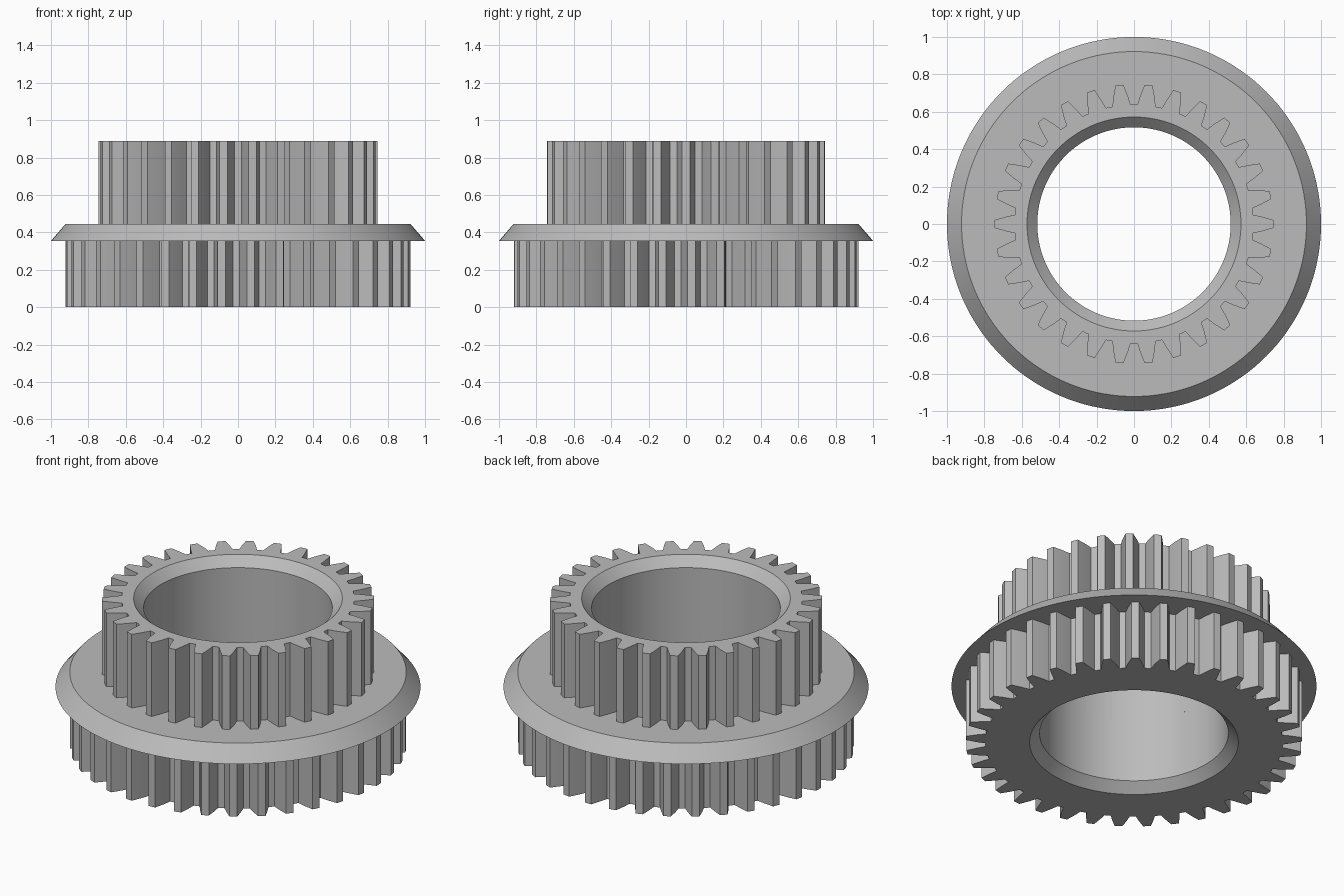
import bpy
import bmesh
from math import radians, cos, sin

cube = bpy.data.objects.get("Cube")
if cube:
    bpy.data.objects.remove(cube, do_unlink=True)

steel = bpy.data.materials.new("grey_steel")
steel.use_nodes = True
GREY = (0.5, 0.5, 0.5, 1.0)
steel.diffuse_color = GREY
steel.node_tree.nodes["Principled BSDF"].inputs["Base Color"].default_value = GREY

HEIGHT, BORE, CHAMFER = 0.89, 0.517, 0.055
FLANGE_LOW, FLANGE_HIGH = 0.355, 0.445


def gear_outline(teeth, phase, tooth):
    """Repeat one tooth, given as (radius, half angle) pairs from root to tip."""
    half = [(-a, r) for r, a in tooth]
    # a middle point on the tip keeps the bore behind it round
    points = half + [(0, tooth[-1][0])] + [(-a, r) for a, r in reversed(half)]
    pitch = 360 / teeth
    return [(radians(phase + k * pitch + a), r)
            for k in range(teeth) for a, r in points]


def ring(name, outline, profile):
    """Sweep a profile around z; radius None follows the outline."""
    bm = bmesh.new()
    loops = []
    for radius, z in profile:
        loops.append([bm.verts.new((cos(a) * (radius or r), sin(a) * (radius or r), z))
                      for a, r in outline])
    n = len(outline)
    for low, high in zip(loops, loops[1:]):
        for i in range(n):
            j = (i + 1) % n
            bm.faces.new((low[i], low[j], high[j], high[i]))
    mesh = bpy.data.meshes.new(name)
    bm.to_mesh(mesh)
    bm.free()
    mesh.materials.append(steel)
    obj = bpy.data.objects.new(name, mesh)
    bpy.context.collection.objects.link(obj)
    bpy.ops.object.select_all(action='DESELECT')
    obj.select_set(True)
    bpy.context.view_layer.objects.active = obj
    bpy.ops.object.shade_smooth_by_angle(angle=radians(25))
    return obj


# Lower gear with chamfered bore
lower = gear_outline(37, 1.8, [(0.815, 3.65), (0.865, 2.6), (0.922, 1.3)])
ring("lower_gear", lower, [
    (BORE, FLANGE_HIGH), (BORE, CHAMFER), (BORE + CHAMFER, 0),
    (None, 0), (None, FLANGE_LOW)])

# Bevelled flange between the gears
circle = [(radians(i * 2.5), 1.0) for i in range(144)]
ring("flange", circle, [
    (0.8, FLANGE_LOW), (1.0, FLANGE_LOW), (0.922, FLANGE_HIGH), (0.62, FLANGE_HIGH)])

# Upper gear with chamfered bore
upper = gear_outline(30, 0, [(0.638, 4.4), (0.688, 3.2), (0.746, 1.65)])
ring("upper_gear", upper, [
    (None, FLANGE_HIGH), (None, HEIGHT), (BORE + CHAMFER, HEIGHT),
    (BORE, HEIGHT - CHAMFER), (BORE, FLANGE_HIGH)])
